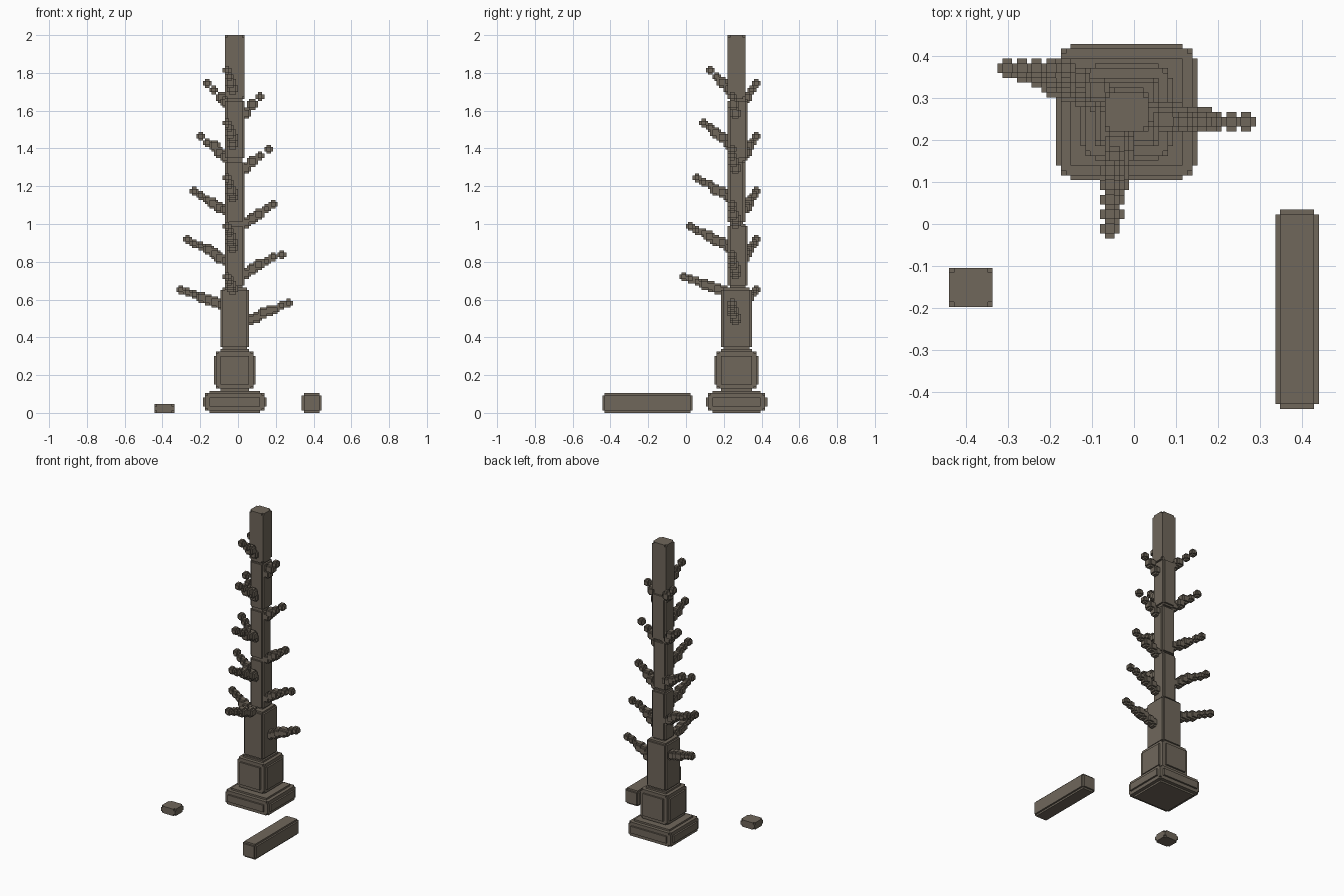
import bpy, bmesh
from itertools import permutations, product
from mathutils import Vector

if "Cube" in bpy.data.objects:
    bpy.data.objects.remove(bpy.data.objects["Cube"], do_unlink=True)

V = 2 / 172  # size of one block

bark = bpy.data.materials.new("grey_brown_bark")
bark.use_nodes = True
bark.diffuse_color = (0.16, 0.135, 0.105, 1)
bark.node_tree.nodes["Principled BSDF"].inputs["Base Color"].default_value = bark.diffuse_color

# corner styles: sets of insets (in blocks) whose boxes together form a stepped solid
ROUND = set(permutations((0, 3, 3))) | set(permutations((1, 1, 2)))
NOTCH = set(permutations((0, 1, 1)))
CLIP = set(permutations((0, 0, 1)))


def block(low, high, style):
    """Grid cells of a box between two corners, with its edges stepped back."""
    lo = [round(c / V) for c in low]
    hi = [round(c / V) for c in high]
    cells = set()
    for inset in style:
        cells.update(product(*(range(a + i, b - i) for a, b, i in zip(lo, hi, inset))))
    return cells


def build(name, cells):
    """Skin the outside of a set of cells and merge the flat areas."""
    bm = bmesh.new()
    verts = {}

    def vert(p):
        if p not in verts:
            verts[p] = bm.verts.new(Vector(p) * V)
        return verts[p]

    for cell in cells:
        for axis, side in product(range(3), (0, 1)):
            near = list(cell)
            near[axis] += 2 * side - 1
            if tuple(near) in cells:
                continue
            u, w = (axis + 1) % 3, (axis + 2) % 3
            ring = []
            for du, dw in ((0, 0), (1, 0), (1, 1), (0, 1)):
                p = list(cell)
                p[axis] += side
                p[u] += du
                p[w] += dw
                ring.append(vert(tuple(p)))
            bm.faces.new(ring if side else ring[::-1])
    bmesh.ops.dissolve_limit(bm, angle_limit=0.02, verts=bm.verts[:], edges=bm.edges[:])
    mesh = bpy.data.meshes.new(name)
    bm.to_mesh(mesh)
    bm.free()
    mesh.materials.append(bark)
    bpy.context.collection.objects.link(bpy.data.objects.new(name, mesh))


# trunk: stacked sections that narrow upwards
CX, CY = -0.0175, 0.27
sections = [
    (0.166, 0, 0.116, ROUND),
    (0.116, 0.116, 0.335, ROUND),
    (0.081, 0.335, 0.667, NOTCH),
    (0.053, 0.667, 1.0, NOTCH),
    (0.048, 1.0, 1.333, NOTCH),
    (0.053, 1.333, 1.667, NOTCH),
    (0.048, 1.667, 2.0, CLIP),
]
trunk = set()
for half, bottom, top, style in sections:
    trunk |= block((CX - half, CY - half, bottom), (CX + half, CY + half, top), style)
build("trunk", trunk)


# branches: tapering chains of small stepped knobs
def branch(name, start, tip):
    start, tip = Vector(start), Vector(tip)
    span = tip - start
    count = max(2, round(max(abs(c) for c in span) / 0.035))
    cells = set()
    for i in range(count + 1):
        t = i / count
        size = 4 if t > 0.55 else 5
        low = [round(c / V - size / 2) * V for c in start + span * t]
        cells |= block(low, [c + size * V for c in low], NOTCH)
    build(name, cells - trunk)


# reach and height at the trunk surface, then at the tip, from lowest to highest
left = [(0.06, 0.495, 0.266, 0.58), (0.04, 0.74, 0.228, 0.84), (0.04, 1.005, 0.19, 1.105),
        (0.04, 1.3, 0.157, 1.39), (0.04, 1.59, 0.12, 1.677)]
right = [(-0.09, 0.575, -0.302, 0.648), (-0.06, 0.805, -0.263, 0.918), (-0.06, 1.07, -0.23, 1.172),
         (-0.06, 1.355, -0.194, 1.463), (-0.06, 1.64, -0.157, 1.743)]
front = [(0.2, 0.645, -0.009, 0.722), (0.225, 0.88, 0.024, 0.987), (0.225, 1.145, 0.056, 1.247),
         (0.225, 1.43, 0.092, 1.537), (0.225, 1.715, 0.13, 1.817)]
for n, (a, za, b, zb) in enumerate(left, 1):
    branch(f"left_branch_{n}", (a, 0.262, za), (b, 0.24, zb))
for n, (a, za, b, zb) in enumerate(right, 1):
    branch(f"right_branch_{n}", (a, 0.3, za), (b, 0.37, zb))
for n, (a, za, b, zb) in enumerate(front, 1):
    branch(f"front_branch_{n}", (-0.025, a, za), (-0.055, b, zb))

# loose pieces lying on the ground
build("fallen_log", block((0.338, -0.437, 0), (0.443, 0.037, 0.105), NOTCH))
build("small_stone", block((-0.445, -0.2, 0), (-0.34, -0.107, 0.047), CLIP))
